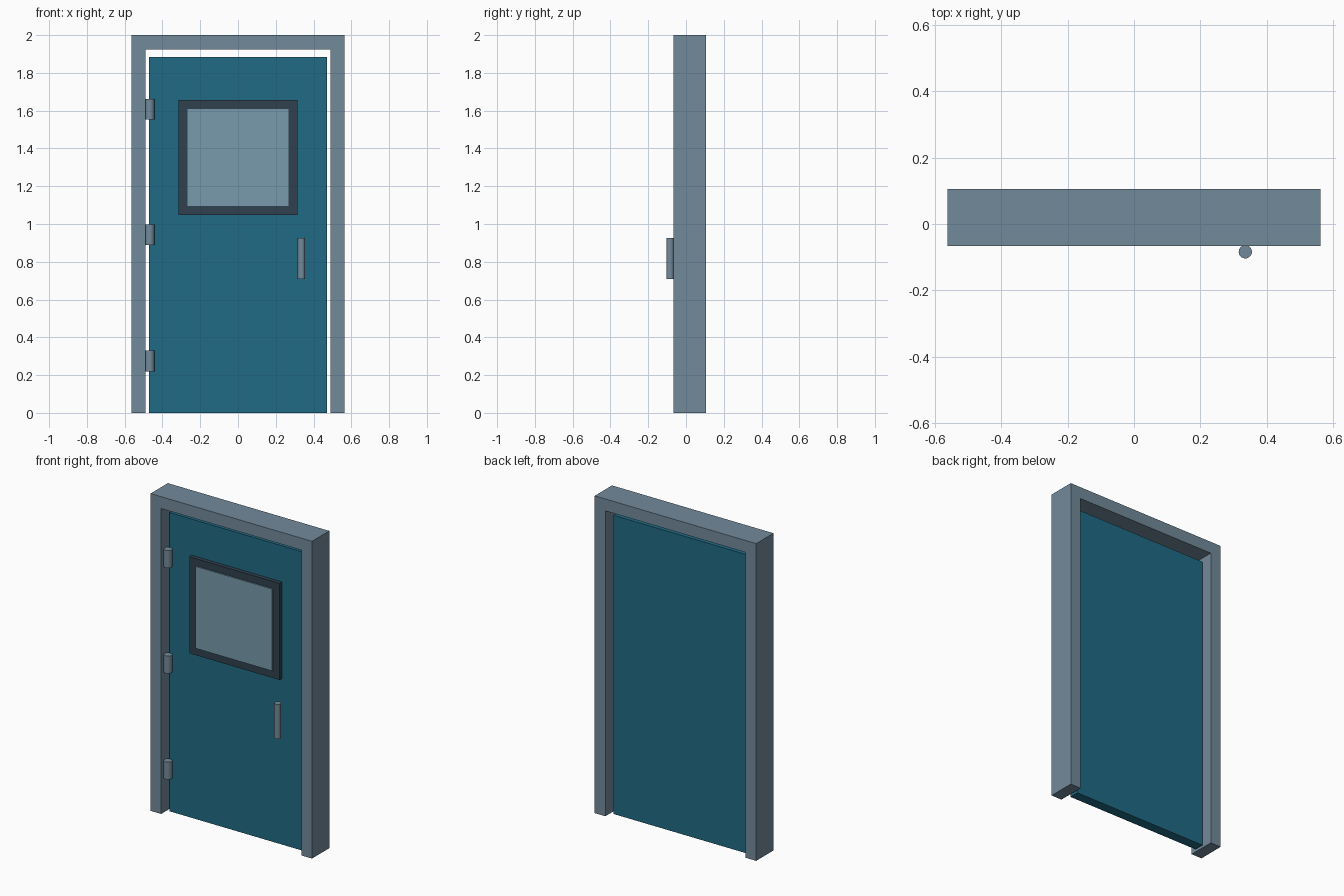
import bpy, bmesh, math

if "Cube" in bpy.data.objects:
    bpy.data.objects.remove(bpy.data.objects["Cube"])


def material(name, rgb):
    m = bpy.data.materials.new(name)
    m.diffuse_color = (*rgb, 1)
    m.use_nodes = True
    m.node_tree.nodes["Principled BSDF"].inputs["Base Color"].default_value = m.diffuse_color
    return m


STEEL = material("steel", (0.171, 0.254, 0.323))
TEAL = material("teal_paint", (0.015, 0.145, 0.235))
DARK = material("dark_trim", (0.03, 0.053, 0.078))
GLASS = material("glass", (0.188, 0.323, 0.413))


def finish(name, bm, mat):
    bmesh.ops.recalc_face_normals(bm, faces=bm.faces)
    me = bpy.data.meshes.new(name)
    bm.to_mesh(me)
    bm.free()
    me.materials.append(mat)
    ob = bpy.data.objects.new(name, me)
    bpy.context.collection.objects.link(ob)
    return ob


def box(name, x0, x1, y0, y1, z0, z1, mat):
    bm = bmesh.new()
    bmesh.ops.create_cube(bm, size=1)
    for v in bm.verts:
        v.co = (x1 if v.co.x > 0 else x0, y1 if v.co.y > 0 else y0, z1 if v.co.z > 0 else z0)
    return finish(name, bm, mat)


def extrude_faces(name, loops, y0, y1, mat):
    """Extrude flat xz polygons (sharing welded corners) from y0 to y1."""
    bm = bmesh.new()
    for loop in loops:
        bm.faces.new([bm.verts.new((x, y0, z)) for x, z in loop])
    bmesh.ops.remove_doubles(bm, verts=bm.verts, dist=1e-5)
    ext = bmesh.ops.extrude_face_region(bm, geom=bm.faces[:], use_keep_orig=True)
    moved = [g for g in ext["geom"] if isinstance(g, bmesh.types.BMVert)]
    bmesh.ops.translate(bm, verts=moved, vec=(0, y1 - y0, 0))
    return finish(name, bm, mat)


def rod(name, x, y, z0, z1, r, mat):
    bpy.ops.mesh.primitive_cylinder_add(vertices=32, radius=r, depth=z1 - z0,
                                        location=(x, y, (z0 + z1) / 2))
    ob = bpy.context.object
    ob.name = name
    ob.data.materials.append(mat)
    bpy.ops.object.shade_smooth_by_angle(angle=math.radians(35))
    return ob


# U-shaped door frame, open at the floor
extrude_faces("door_frame", [[(-0.563, 0), (-0.563, 2), (0.563, 2), (0.563, 0),
                              (0.489, 0), (0.489, 1.925), (-0.489, 1.925), (-0.489, 0)]],
              -0.067, 0.105, STEEL)

# Door leaf
box("door_leaf", -0.47, 0.47, -0.01, 0.053, 0, 1.883, TEAL)

# Window surround: four mitred strips forming a ring
outer = [(-0.315, 1.047), (0.315, 1.047), (0.315, 1.656), (-0.315, 1.656)]
inner = [(-0.268, 1.094), (0.268, 1.094), (0.268, 1.61), (-0.268, 1.61)]
strips = [[outer[i], outer[(i + 1) % 4], inner[(i + 1) % 4], inner[i]] for i in range(4)]
extrude_faces("window_surround", strips, -0.035, -0.01, DARK)

# Glass pane, slightly proud of the surround
box("window_pane", -0.268, 0.268, -0.042, -0.01, 1.094, 1.61, GLASS)

# Hinges on the left edge
for i, z in enumerate((0.275, 0.943, 1.608)):
    rod(f"hinge_{i + 1}", -0.467, -0.03, z - 0.055, z + 0.055, 0.025, STEEL)

# Vertical pull handle
rod("handle", 0.336, -0.084, 0.708, 0.927, 0.02, STEEL)
